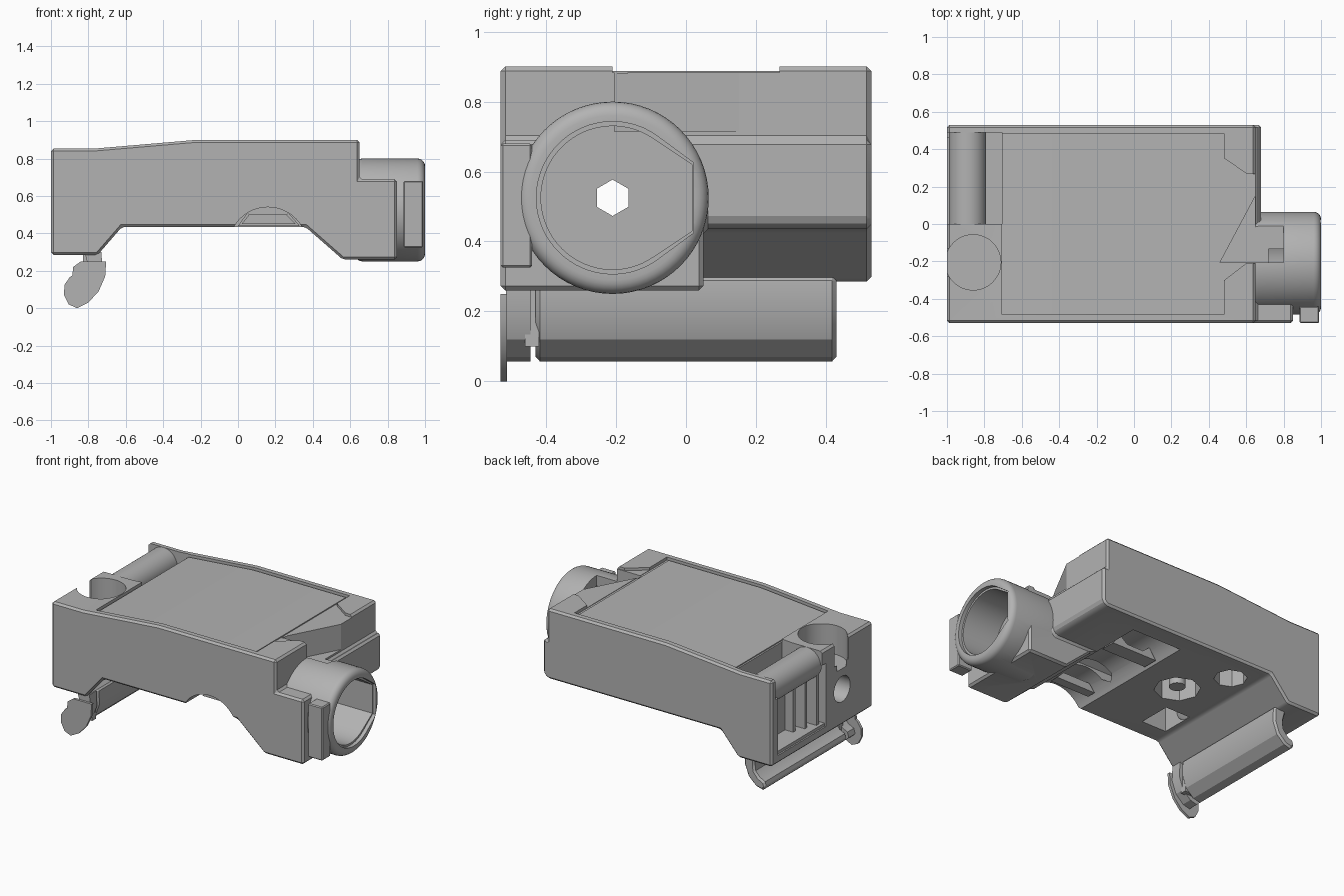
import bpy, bmesh, math
from mathutils import Matrix

cube = bpy.data.objects.get("Cube")
if cube:
    bpy.data.objects.remove(cube, do_unlink=True)

grey = bpy.data.materials.new("plain grey")
grey.use_nodes = True
grey.diffuse_color = (0.45, 0.45, 0.45, 1)
grey.node_tree.nodes["Principled BSDF"].inputs["Base Color"].default_value = (0.45, 0.45, 0.45, 1)

# Maps a profile point (u, v) and a depth w to x, y, z for each extrusion axis
AXES = {"x": lambda u, v, w: (w, u, v),
        "y": lambda u, v, w: (u, w, v),
        "z": lambda u, v, w: (u, v, w)}


def prism(name, axis, pts, lo, hi):
    """Extrude a closed profile along an axis from lo to hi."""
    bm = bmesh.new()
    place = AXES[axis]
    a, b = ([bm.verts.new(place(u, v, w)) for u, v in pts] for w in (lo, hi))
    n = len(pts)
    bm.faces.new(a)
    bm.faces.new(b)
    for i in range(n):
        j = (i + 1) % n
        bm.faces.new((a[i], a[j], b[j], b[i]))
    bmesh.ops.recalc_face_normals(bm, faces=bm.faces)
    mesh = bpy.data.meshes.new(name)
    bm.to_mesh(mesh)
    bm.free()
    mesh.materials.append(grey)
    obj = bpy.data.objects.new(name, mesh)
    bpy.context.collection.objects.link(obj)
    return obj


def box(name, x, y, z):
    return prism(name, "z", [(x[0], y[0]), (x[1], y[0]), (x[1], y[1]), (x[0], y[1])], *z)


def arc(cu, cv, r, start=0, end=360, n=48):
    """Points on an arc; a full circle leaves out the repeated end point."""
    steps = n if end - start == 360 else n - 1
    angles = [math.radians(start + (end - start) * i / steps) for i in range(n)]
    return [(cu + r * math.cos(t), cv + r * math.sin(t)) for t in angles]


def bevel(obj, width, segments=1, angle=25):
    mod = obj.modifiers.new("bevel", "BEVEL")
    mod.width, mod.segments = width, segments
    mod.limit_method, mod.angle_limit = "ANGLE", math.radians(angle)


def combine(obj, tool, operation):
    mod = obj.modifiers.new(operation.lower(), "BOOLEAN")
    mod.object, mod.operation, mod.solver = tool, operation, "EXACT"
    tool.hide_render = True
    tool.hide_viewport = True
    helpers.append(tool)


helpers = []

# Main housing and the foot that carries the socket
body = prism("housing", "y", [
    (-1, 0.285), (-0.75, 0.285), (-0.62, 0.435), (0.65, 0.435), (0.68, 0.46), (0.68, 0.69),
    (0.65, 0.69), (0.65, 0.9), (-0.22, 0.9), (-0.77, 0.853), (-1, 0.853)], -0.53, 0.53)
for name, top, lo, hi in (("foot_front", 0.69, -0.53, -0.21), ("foot_rear", 0.525, -0.21, 0.05)):
    foot = prism(name, "y", [(0.36, 0.435), (0.56, 0.26), (0.85, 0.26), (0.85, top), (0.36, top)], lo, hi)
    combine(body, foot, "UNION")
bevel(body, 0.013)

# Round socket with softened ends
SY, SZ = -0.21, 0.525
socket = prism("socket", "x", arc(SY, SZ, 0.275, n=64), 0.625, 1.0)
bevel(socket, 0.04, 5, 60)
combine(body, socket, "UNION")

cutters = [
    # Recess for the lid, with clipped corners by the socket end
    prism("lid_recess", "y", [(-0.705, 0.838), (-0.22, 0.88), (0.48, 0.88), (0.48, 1), (-0.705, 1)],
          -0.485, 0.485),
    prism("end_recess", "z", [(0.47, -0.31), (0.6, -0.21), (0.8, -0.21), (0.8, 0.26),
                              (0.6, 0.27), (0.47, 0.36)], 0.883, 1),
    prism("slanted_notch", "z", [(0.46, -0.205), (0.8, -0.205), (0.8, 0.26), (0.66, 0.26),
                                 (0.66, 0.17)], 0.715, 1),
    # Space around the rounded bar, round well and its side slot
    box("bar_space", (-1.1, -0.705), (0.0, 0.49), (0.72, 1)),
    prism("well", "z", arc(-0.86, -0.205, 0.148), 0.66, 1),
    box("well_slot", (-1.1, -0.93), (-0.28, -0.13), (0.7, 1)),
    # End window and the bore running the whole length
    box("window", (-1.1, -0.85), (-0.04, 0.46), (0.34, 0.76)),
    prism("end_bore", "x", arc(SY, SZ, 0.085, n=32), -1.1, -0.2),
    prism("hex_bore", "x", arc(SY, SZ, 0.052, 30, 390, 6), -0.4, 0.9),
    # Socket bore with a flattened side
    prism("socket_bore", "x", arc(SY, SZ, 0.205, 55, 305) + [(0.017, 0.43), (0.017, 0.62)], 0.72, 1.1),
    prism("socket_lip", "x", arc(SY, SZ, 0.218, 55, 305) + [(0.022, 0.425), (0.022, 0.625)], 0.975, 1.1),
    # Arched groove and three pockets underneath
    prism("arch_groove", "y", arc(0.16, 0.33, 0.21), -0.6, 0.4),
    prism("pocket_rear", "z", arc(-0.47, 0.33, 0.1, n=8), 0.3, 0.62),
    prism("pocket_middle", "z", arc(-0.31, 0.03, 0.14, n=8), 0.3, 0.62),
    box("pocket_front", (-0.58, -0.4), (-0.4, -0.18), (0.3, 0.6)),
]
for cutter in cutters:
    combine(body, cutter, "DIFFERENCE")

# Lid with a narrow seam around it
lid = prism("lid", "y", [(-0.695, 0.8), (-0.695, 0.846), (-0.22, 0.887), (0.46, 0.887), (0.46, 0.8)],
            -0.475, 0.475)

# Rounded bar along the end, and ribs in the window
bar = prism("rounded_bar", "y", arc(-0.89, 0.752, 0.1), -0.01, 0.515)
parts = [body, lid, bar]
for i, y in enumerate((-0.01, 0.07, 0.15)):
    parts.append(box(f"window_rib_{i + 1}", (-0.97 + 0.03 * i, -0.84), (y, y + 0.025), (0.33, 0.73)))
parts.append(box("window_sill", (-0.99, -0.84), (-0.04, 0.46), (0.335, 0.36)))

# Guide rib inside the arch, and ring and post in the pockets
parts.append(prism("arch_rib", "y", [(0.02, 0.45), (0.06, 0.5), (0.26, 0.5), (0.31, 0.45)], -0.4, -0.34))
parts.append(prism("arch_saddle", "y", [(0.0, 0.44), (0.05, 0.51), (0.1, 0.47), (0.22, 0.47),
                                        (0.27, 0.51), (0.33, 0.44)], 0.1, 0.2))
parts.append(prism("pocket_post", "z", arc(-0.31, 0.03, 0.05, n=16), 0.45, 0.63))

# Clip plate beside the socket
clip = box("socket_clip", (0.885, 0.99), (-0.53, -0.44), (0.325, 0.68))
bevel(clip, 0.006)
parts.append(clip)

# Curved lever under the end, with its end plate and stem
hook = [(-0.82, 0.3), (-0.73, 0.3), (-0.725, 0.2), (-0.755, 0.12), (-0.81, 0.07), (-0.86, 0.057),
        (-0.885, 0.08), (-0.875, 0.115), (-0.835, 0.135), (-0.805, 0.17), (-0.8, 0.22)]
lever = prism("lever", "y", hook, -0.43, 0.43)
bevel(lever, 0.012, 1, 60)
lever_end = prism("lever_end", "y", hook, -0.515, -0.445)
plate = prism("lever_plate", "y", [
    (-0.84, 0.25), (-0.705, 0.25), (-0.71, 0.17), (-0.745, 0.09), (-0.8, 0.03), (-0.86, 0.0),
    (-0.905, 0.02), (-0.93, 0.07), (-0.928, 0.125), (-0.9, 0.165), (-0.885, 0.175), (-0.882, 0.22)],
    -0.53, -0.512)
stem = box("lever_stem", (-0.83, -0.75), (-0.46, -0.42), (0.1, 0.3))
parts += [lever, lever_end, plate, stem]

# Bake the modifiers, drop the cutters and shade curved sides smooth
deps = bpy.context.evaluated_depsgraph_get()
for obj in parts:
    baked = bpy.data.meshes.new_from_object(obj.evaluated_get(deps))
    obj.modifiers.clear()
    obj.data = baked
    baked.materials.clear()
    baked.materials.append(grey)
    for face in baked.polygons:
        face.material_index = 0
for tool in helpers:
    bpy.data.objects.remove(tool, do_unlink=True)

bpy.ops.object.select_all(action="DESELECT")
for obj in parts:
    obj.select_set(True)
bpy.context.view_layer.objects.active = body
bpy.ops.object.shade_smooth_by_angle(angle=math.radians(25))
